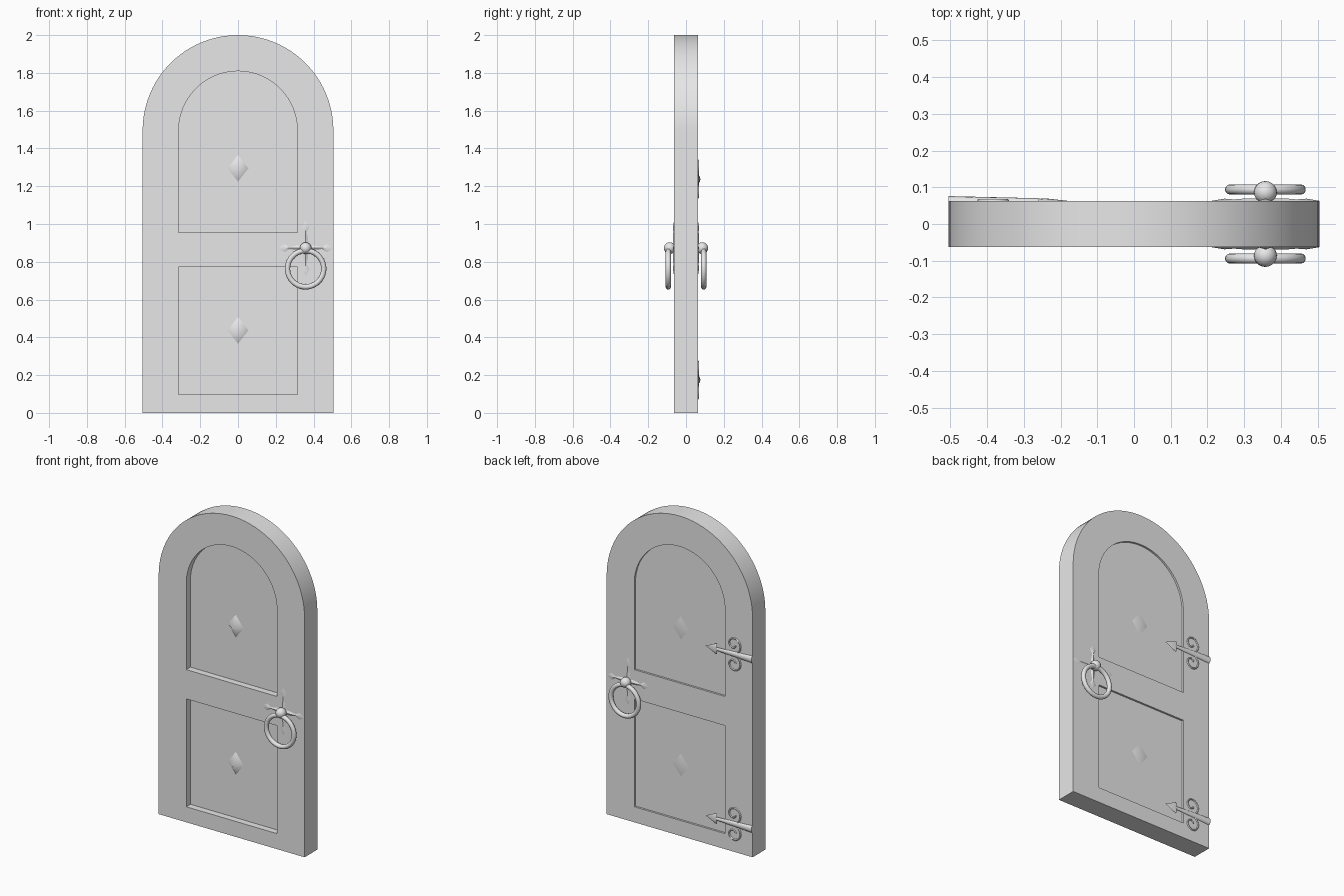
import bpy, bmesh, math
from mathutils import Vector

if "Cube" in bpy.data.objects:
    bpy.data.objects.remove(bpy.data.objects["Cube"], do_unlink=True)

grey = bpy.data.materials.new("plain_grey")
grey.use_nodes = True
grey.diffuse_color = (0.8, 0.8, 0.8, 1)
grey.node_tree.nodes["Principled BSDF"].inputs["Base Color"].default_value = (0.8, 0.8, 0.8, 1)

FACE = 0.063          # half the door thickness
SIDES = {"front": -1, "back": 1}


def finish(ob, angle=35):
    """Colour an object and smooth its shallow edges."""
    bpy.ops.object.select_all(action='DESELECT')
    ob.select_set(True)
    bpy.context.view_layer.objects.active = ob
    if ob.type == 'CURVE':
        bpy.ops.object.convert(target='MESH')
        ob = bpy.context.object
    ob.data.materials.clear()
    ob.data.materials.append(grey)
    bpy.ops.object.shade_smooth_by_angle(angle=math.radians(angle))
    return ob


def arch(half, bottom, spring, steps=48):
    """Outline with a round top."""
    pts = [(-half, bottom), (half, bottom)]
    for i in range(steps + 1):
        a = math.pi * i / steps
        pts.append((half * math.cos(a), spring + half * math.sin(a)))
    return pts


def slab(name, outlines, y0, y1):
    """Filled outlines, inner ones as holes, extruded from y0 to y1."""
    cu = bpy.data.curves.new(name, 'CURVE')
    cu.dimensions = '2D'
    cu.fill_mode = 'BOTH'
    cu.extrude = (y1 - y0) / 2
    for pts in outlines:
        sp = cu.splines.new('POLY')
        sp.points.add(len(pts) - 1)
        for p, (x, z) in zip(sp.points, pts):
            p.co = (x, z, 0, 1)
        sp.use_cyclic_u = True
    ob = bpy.data.objects.new(name, cu)
    ob.rotation_euler.x = math.pi / 2
    ob.location.y = (y0 + y1) / 2
    bpy.context.collection.objects.link(ob)
    return finish(ob)


def blade(name, stations, origin, angle, side, n=3, smooth=35):
    """Raised strip lying on the door; stations are (along, half width, height)."""
    bm = bmesh.new()
    along = Vector((math.cos(angle), 0, math.sin(angle)))
    across = Vector((-math.sin(angle), 0, math.cos(angle)))
    out = Vector((0, side, 0))
    rows = []
    for u, w, h in stations:
        row = []
        for i in range(n):
            a = math.pi * i / (n - 1)
            row.append(bm.verts.new(Vector(origin) + along * u
                                    + across * (w * math.cos(a)) + out * (h * math.sin(a))))
        rows.append(row)
    for a, b in zip(rows, rows[1:]):
        for i in range(n):
            j = (i + 1) % n
            bm.faces.new((a[i], a[j], b[j], b[i]))
    bm.faces.new(rows[0])
    bm.faces.new(rows[-1][::-1])
    bmesh.ops.remove_doubles(bm, verts=bm.verts, dist=0.0001)
    bmesh.ops.recalc_face_normals(bm, faces=bm.faces)
    me = bpy.data.meshes.new(name)
    bm.to_mesh(me)
    bm.free()
    ob = bpy.data.objects.new(name, me)
    bpy.context.collection.objects.link(ob)
    return finish(ob, smooth)


# Door frame with two openings, and the panels set into them
upper = arch(0.314, 0.955, 1.495)
lower = [(-0.314, 0.097), (0.314, 0.097), (0.314, 0.772), (-0.314, 0.772)]
slab("door_frame", [arch(0.505, 0, 1.495), upper, lower], -FACE, FACE)
slab("upper_panel", [upper], -0.022, 0.051)
slab("lower_panel", [lower], -0.022, 0.051)

# Diamond studs on both faces of each panel
for label, z in (("upper", 1.295), ("lower", 0.437)):
    for face, y, h in (("front", -0.022, 0.035), ("back", 0.051, 0.010)):
        blade(f"{label}_{face}_stud", [(-0.071, 0, 0), (0, 0.055, h), (0.071, 0, 0)],
              (0, y, z), math.pi / 2, SIDES[face], smooth=60)

# Handles: four pointed arms, a knob and a hanging ring on each face
HX, HZ = 0.358, 0.872
ARM = [(0, 0.016, 0.007), (0.05, 0.013, 0.007), (0.085, 0.005, 0.004),
       (0.112, 0.021, 0.006), (0.148, 0, 0)]
for face, s in SIDES.items():
    for i, way in enumerate(("left", "top", "right", "bottom")):
        blade(f"{face}_handle_{way}_arm", ARM, (HX, s * FACE, HZ), i * math.pi / 2, s)
    bpy.ops.mesh.primitive_uv_sphere_add(segments=20, ring_count=12, radius=0.031,
                                         location=(HX, s * 0.086, HZ))
    bpy.context.object.name = f"{face}_handle_knob"
    finish(bpy.context.object)
    bpy.ops.mesh.primitive_torus_add(major_segments=40, minor_segments=12,
                                     major_radius=0.096, minor_radius=0.014,
                                     location=(HX, s * 0.094, 0.763),
                                     rotation=(math.pi / 2, 0, 0))
    bpy.context.object.name = f"{face}_handle_ring"
    finish(bpy.context.object, 40)

# Strap hinges on the back, each with an arrow tip and two scrolls
STRAP = [(0, 0.022, 0.013), (0.25, 0.010, 0.007), (0.245, 0.034, 0.005),
         (0.262, 0.029, 0.007), (0.325, 0, 0)]
for label, z in (("upper", 1.237), ("lower", 0.175)):
    blade(f"{label}_hinge_strap", STRAP, (-0.505, FACE, z), 0, 1, n=7)
    for way, m in (("top", 1), ("bottom", -1)):
        cu = bpy.data.curves.new(f"{label}_hinge_{way}_scroll", 'CURVE')
        cu.dimensions = '3D'
        cu.bevel_depth = 0.005
        cu.bevel_resolution = 1
        cu.use_fill_caps = True
        sp = cu.splines.new('POLY')
        sp.points.add(30)
        for i, p in enumerate(sp.points):
            t = i / 30
            a = -math.pi / 2 - t * math.radians(430)
            r = 0.056 - 0.042 * t
            p.co = (-0.375 + r * math.cos(a), FACE, z + m * (0.06 + r * math.sin(a)), 1)
        ob = bpy.data.objects.new(cu.name, cu)
        bpy.context.collection.objects.link(ob)
        finish(ob, 60)
